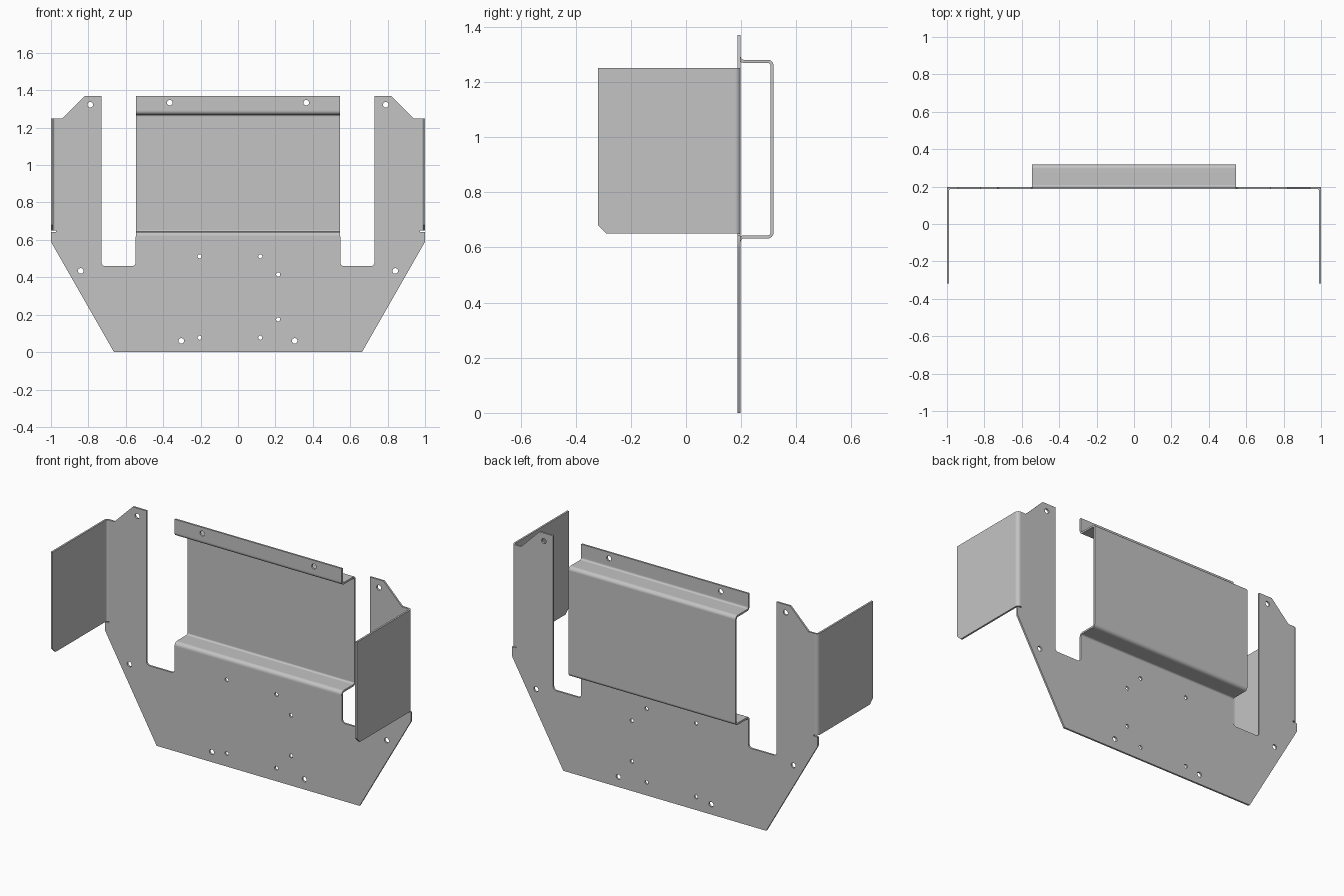
import bpy
import bmesh
import math
from mathutils import Vector

cube = bpy.data.objects.get("Cube")
if cube:
    bpy.data.objects.remove(cube)

THICK = 0.011
PLATE_Y = 0.193      # mid-plane of the flat sheet
BEND = 0.016         # mid-plane bend radius

steel = bpy.data.materials.new("grey steel")
steel.use_nodes = True
grey = (0.55, 0.55, 0.55, 1)
steel.diffuse_color = grey
steel.node_tree.nodes["Principled BSDF"].inputs["Base Color"].default_value = grey


def finish(obj):
    """Bake modifiers or curve to mesh, shade and colour."""
    bpy.ops.object.select_all(action="DESELECT")
    obj.select_set(True)
    bpy.context.view_layer.objects.active = obj
    bpy.ops.object.convert(target="MESH")
    bpy.ops.object.shade_smooth_by_angle(angle=math.radians(35))
    # Keep the large flat faces evenly shaded beside the bends
    obj.modifiers.new("flat faces", "WEIGHTED_NORMAL").keep_sharp = True
    obj.data.materials.clear()
    obj.data.materials.append(steel)


def fillet(points, radius, steps=6):
    """Round the inner corners of an open 2D path."""
    pts = [Vector(p) for p in points]
    out = [pts[0]]
    for a, b, c in zip(pts, pts[1:], pts[2:]):
        u, v = (a - b).normalized(), (c - b).normalized()
        centre = b + (u + v) * radius      # right-angled corners
        for i in range(steps + 1):
            t = math.pi / 2 * i / steps
            out.append(centre - v * radius * math.cos(t) - u * radius * math.sin(t))
    return out + [pts[-1]]


def circle(x, z, r, n=20):
    return [(x + r * math.cos(math.tau * i / n), z + r * math.sin(math.tau * i / n))
            for i in range(n)]


def flat_sheet(name, outline, holes):
    """Upright sheet cut from an x-z outline with round holes."""
    curve = bpy.data.curves.new(name, "CURVE")
    curve.dimensions = "2D"
    curve.fill_mode = "BOTH"
    curve.extrude = THICK / 2
    for loop in [outline] + [circle(*h) for h in holes]:
        spline = curve.splines.new("POLY")
        spline.points.add(len(loop) - 1)
        for p, (x, z) in zip(spline.points, loop):
            p.co = (x, z, 0, 1)
        spline.use_cyclic_u = True
    obj = bpy.data.objects.new(name, curve)
    bpy.context.collection.objects.link(obj)
    obj.rotation_euler.x = math.pi / 2
    obj.location.y = PLATE_Y
    finish(obj)


def bent_sheet(name, path, place, lo, hi, cut=None):
    """Strip swept from lo to hi along a rounded path; cut = (point, normal)."""
    bm = bmesh.new()
    rows = [[bm.verts.new(place(p, s)) for s in (lo, hi)] for p in path]
    for (a, b), (c, d) in zip(rows, rows[1:]):
        bm.faces.new((a, b, d, c))
    if cut:
        bmesh.ops.bisect_plane(bm, geom=bm.verts[:] + bm.edges[:] + bm.faces[:],
                               plane_co=cut[0], plane_no=cut[1], clear_outer=True)
    mesh = bpy.data.meshes.new(name)
    bm.to_mesh(mesh)
    bm.free()
    obj = bpy.data.objects.new(name, mesh)
    bpy.context.collection.objects.link(obj)
    solid = obj.modifiers.new("thickness", "SOLIDIFY")
    solid.thickness = THICK
    solid.offset = 0
    solid.use_even_offset = True
    finish(obj)


# Main plate: half outline, mirrored
slot = fillet([(0.73, 1.37), (0.73, 0.46), (0.547, 0.46), (0.547, 0.617)], 0.02)
half = [(0.663, 0), (1, 0.59), (1, 0.643), (0.973, 0.643), (0.973, 1.25),
        (0.94, 1.25), (0.82, 1.37)] + [tuple(p) for p in slot]
outline = half + [(-x, z) for x, z in reversed(half)]
holes = [(s * x, z, 0.015) for s in (-1, 1)
         for x, z in ((0.79, 1.323), (0.841, 0.434), (0.303, 0.06))]
holes += [(x, z, 0.011) for x in (-0.205, 0.119) for z in (0.077, 0.512)]
holes += [(0.215, z, 0.011) for z in (0.175, 0.415)]
flat_sheet("main_plate", outline, holes)

# Raised centre panel, stepped back from the plate
step = fillet([(PLATE_Y, 0.617), (PLATE_Y, 0.638), (0.312, 0.638),
               (0.312, 1.275), (PLATE_Y, 1.275), (PLATE_Y, 1.297)], BEND)
bent_sheet("centre_panel", step, lambda p, s: (s, p.x, p.y), -0.546, 0.546)

# Lip above the centre panel
flat_sheet("top_lip", [(-0.546, 1.297), (0.546, 1.297), (0.546, 1.37), (-0.546, 1.37)],
           [(s * 0.365, 1.334, 0.015) for s in (-1, 1)])

# Side flanges folded forward, lower front corner clipped
for side, sign in (("left", 1), ("right", -1)):
    fold = fillet([(0.973, PLATE_Y), (0.9945, PLATE_Y), (0.9945, -0.319)], BEND)
    bent_sheet(side + "_flange", fold, lambda p, s: (sign * p.x, p.y, s), 0.65, 1.25,
               cut=((0, -0.289, 0.65), (0, -1, -1)))
